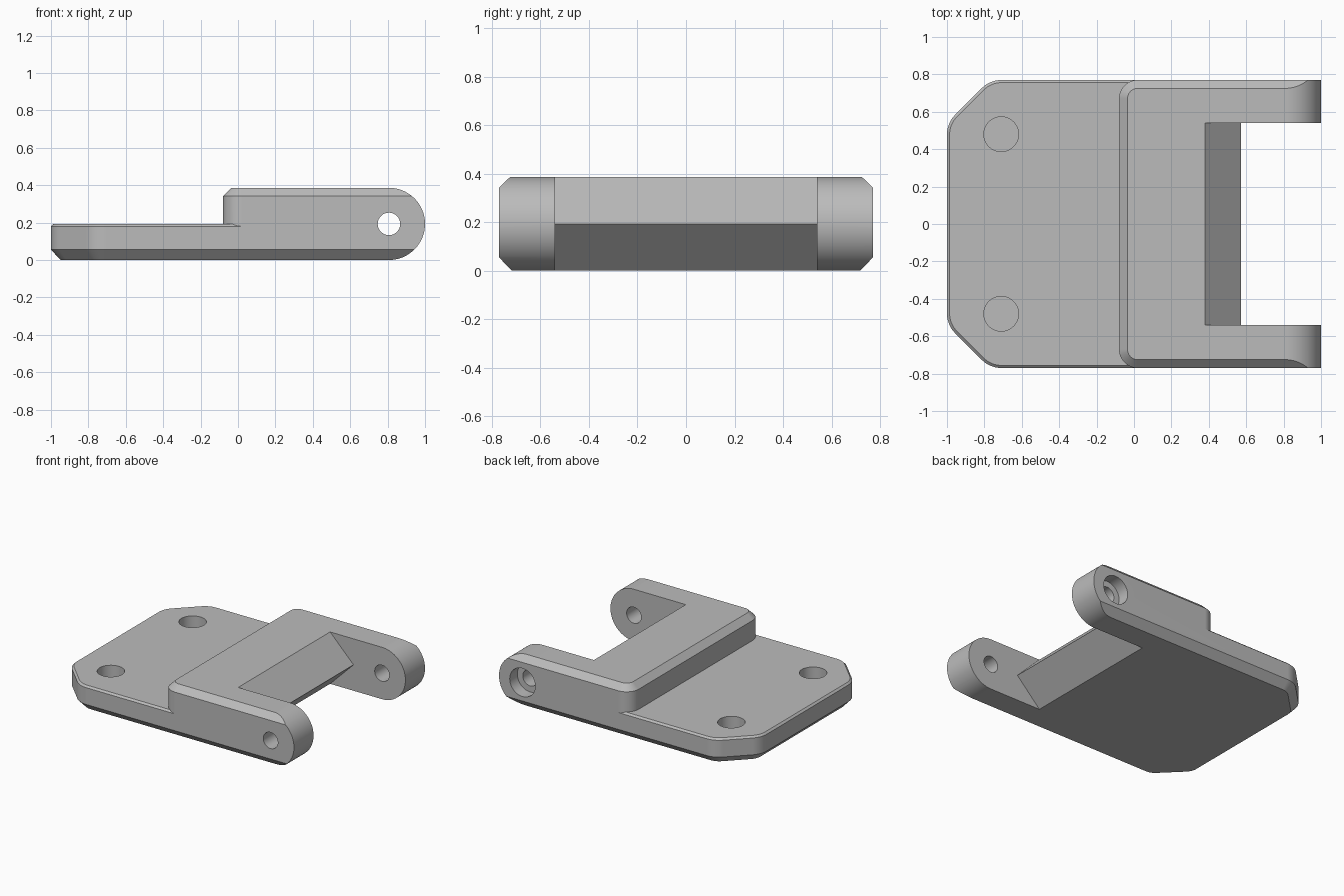
import bpy, bmesh, math
from mathutils import Vector

if "Cube" in bpy.data.objects:
    bpy.data.objects.remove(bpy.data.objects["Cube"], do_unlink=True)

HALF_W, HEIGHT = 0.77, 0.386
MID = HEIGHT / 2
PIVOT_X = 1 - MID
FAR = 1.3          # bodies run past the arm ends, then get trimmed

grey = bpy.data.materials.new("plain grey")
grey.use_nodes = True
grey.diffuse_color = (0.5, 0.5, 0.5, 1)
grey.node_tree.nodes["Principled BSDF"].inputs["Base Color"].default_value = (0.5, 0.5, 0.5, 1)


def make_object(name, bm):
    bmesh.ops.recalc_face_normals(bm, faces=bm.faces)
    mesh = bpy.data.meshes.new(name)
    bm.to_mesh(mesh)
    bm.free()
    mesh.materials.append(grey)
    obj = bpy.data.objects.new(name, mesh)
    bpy.context.collection.objects.link(obj)
    return obj


def loft(name, rings):
    """Skin a stack of equal-length rings and cap both ends."""
    bm = bmesh.new()
    loops = [[bm.verts.new(p) for p in ring] for ring in rings]
    n = len(loops[0])
    for low, high in zip(loops, loops[1:]):
        for i in range(n):
            j = (i + 1) % n
            bm.faces.new((low[i], low[j], high[j], high[i]))
    bm.faces.new(loops[0][::-1])
    bm.faces.new(loops[-1])
    return make_object(name, bm)


def outline(corners, inset, z, steps=10):
    """Inset a counter-clockwise polygon; corners are (x, y, fillet radius)."""
    ring, n = [], len(corners)
    for i, (x, y, radius) in enumerate(corners):
        p = Vector((x, y))
        a = (p - Vector(corners[i - 1][:2])).normalized()
        b = (Vector(corners[(i + 1) % n][:2]) - p).normalized()
        na, nb = Vector((-a.y, a.x)), Vector((-b.y, b.x))
        miter = (na + nb) / (1 + na.dot(nb))
        if radius == 0:
            ring.append((*(p + miter * inset), z))
            continue
        centre, r = p + miter * radius, radius - inset
        sweep = a.angle(b)
        for k in range(steps + 1):
            t = sweep * k / steps
            d = -na * math.cos(t) + a * math.sin(t)
            ring.append((*(centre + d * r), z))
    return ring


def side_prism(name, profile, half_width):
    return loft(name, [[(x, y, z) for x, z in profile] for y in (-half_width, half_width)])


def cylinder(name, radius, depth, location, along_y=False):
    bm = bmesh.new()
    bmesh.ops.create_cone(bm, cap_ends=True, segments=48, radius1=radius, radius2=radius, depth=depth)
    obj = make_object(name, bm)
    obj.location = location
    if along_y:
        obj.rotation_euler.x = math.pi / 2
    return obj


def combine(target, other, operation):
    mod = target.modifiers.new(operation, 'BOOLEAN')
    mod.operation, mod.object, mod.solver = operation, other, 'EXACT'
    bpy.context.view_layer.update()
    with bpy.context.temp_override(object=target, active_object=target):
        bpy.ops.object.modifier_apply(modifier=mod.name)
    bpy.data.objects.remove(other, do_unlink=True)


# Base plate with clipped corners, broad lower chamfer and fine upper chamfer
plate_corners = [(FAR, -HALF_W, 0), (FAR, HALF_W, 0), (-0.77, HALF_W, 0.15),
                 (-1, 0.54, 0.15), (-1, -0.54, 0.15), (-0.77, -HALF_W, 0.15)]
body = loft("hinge_bracket", [outline(plate_corners, inset, z) for inset, z in
                              ((0.052, 0), (0, 0.055), (0, 0.18), (0.014, MID))])

# Raised block with rounded corners and chamfered rim
block_corners = [(FAR, -HALF_W, 0), (FAR, HALF_W, 0),
                 (-0.08, HALF_W, 0.1), (-0.08, -HALF_W, 0.1)]
block = loft("raised_block", [outline(block_corners, inset, z) for inset, z in
                              ((0, 0.1), (0, 0.342), (0.045, HEIGHT))])
combine(body, block, 'UNION')

# Trim the ends of the arms to half rounds
round_end = [(-1.2, -0.1), (PIVOT_X - 0.1, -0.1), (PIVOT_X - 0.1, 0)]
round_end += [(PIVOT_X + MID * math.cos(t), MID + MID * math.sin(t))
              for t in (math.pi * (k / 40 - 0.5) for k in range(41))]
round_end += [(PIVOT_X - 0.1, HEIGHT), (PIVOT_X - 0.1, 0.5), (-1.2, 0.5)]
combine(body, side_prism("end_trim", round_end, 1), 'INTERSECT')

# Slot between the arms, leaving a wedge-shaped wall
tip = 0.38 + MID
slot = [(0.28, -0.1), (FAR + 0.1, -0.1), (FAR + 0.1, HEIGHT + 0.1),
        (0.28, HEIGHT + 0.1), (tip, MID)]
combine(body, side_prism("slot_cutter", slot, 0.54), 'DIFFERENCE')

# Blind round pockets in the plate
for y in (-0.48, 0.48):
    combine(body, cylinder("pocket_cutter", 0.093, 0.3, (-0.71, y, 0.205)), 'DIFFERENCE')

# Pivot hole through both arms, with a counterbore on the back arm
combine(body, cylinder("pivot_cutter", 0.06, 2, (PIVOT_X, 0, MID), True), 'DIFFERENCE')
combine(body, cylinder("counterbore_cutter", 0.105, 0.3, (PIVOT_X, HALF_W + 0.06, MID), True), 'DIFFERENCE')

# Smooth the curved walls and keep the edges crisp
bpy.ops.object.select_all(action='DESELECT')
body.select_set(True)
bpy.context.view_layer.objects.active = body
bpy.ops.object.shade_smooth_by_angle(angle=math.radians(25))
weighted = body.modifiers.new("flat_face_normals", 'WEIGHTED_NORMAL')
weighted.keep_sharp = True
